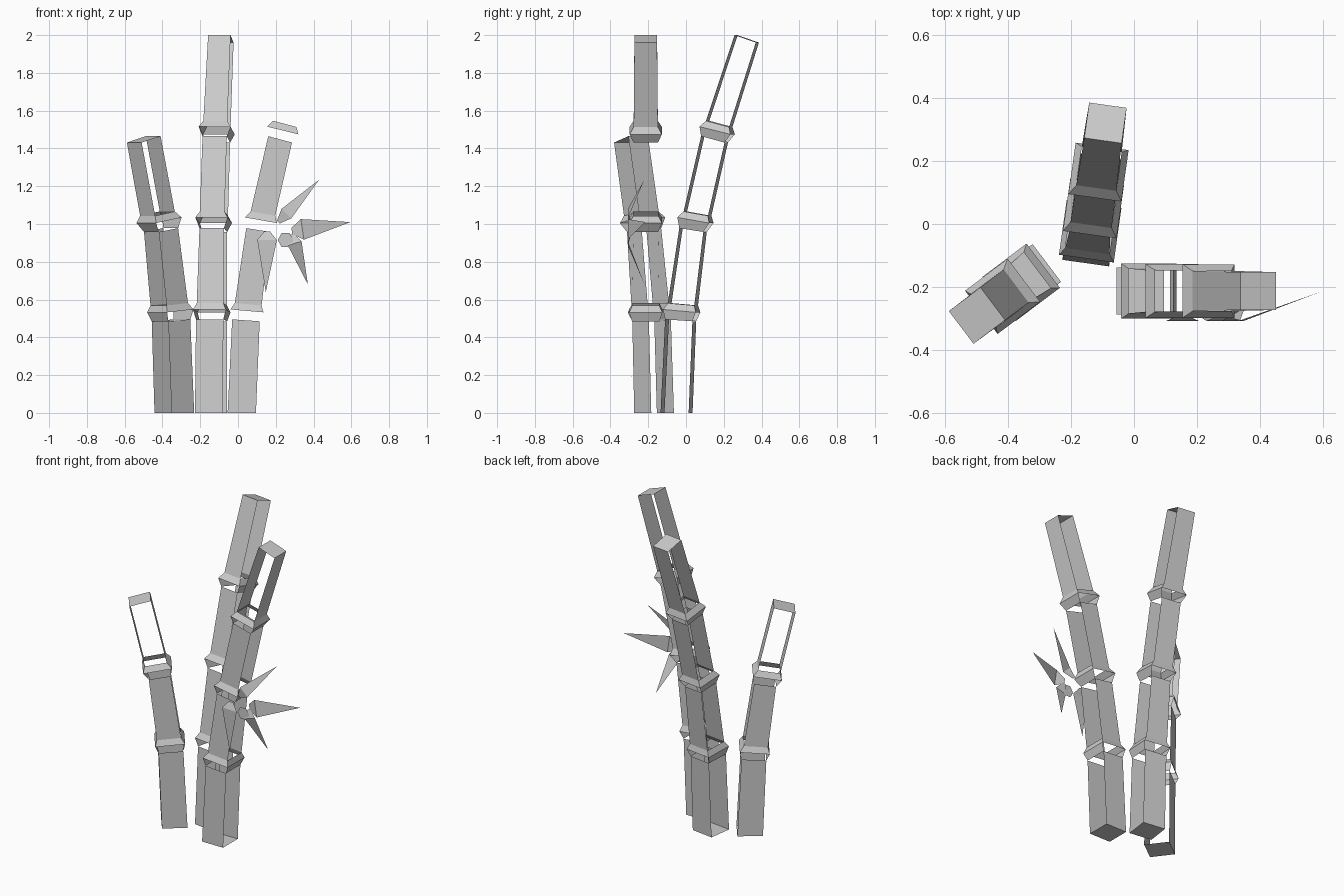
import bpy, bmesh, math
from mathutils import Vector

if "Cube" in bpy.data.objects:
    bpy.data.objects.remove(bpy.data.objects["Cube"])

# Leaning square-stalk rings: (offset along lean, height, half width, tilt in degrees)
# order: base, then per joint (segment top, node middle, node top), finally the tip
RINGS = [
    (0.000, 0.000, 0.075, 0),
    (0.022, 0.490, 0.073, 4), (0.027, 0.540, 0.088, 5), (0.034, 0.575, 0.071, 5),
    (0.088, 0.968, 0.065, 9), (0.101, 1.020, 0.086, 10), (0.112, 1.055, 0.066, 10),
    (0.203, 1.448, 0.065, 15), (0.217, 1.495, 0.085, 14), (0.228, 1.530, 0.064, 15),
    (0.375, 1.980, 0.060, 19),
]


def finish(name, bm):
    mesh = bpy.data.meshes.new(name)
    bm.to_mesh(mesh)
    bm.free()
    obj = bpy.data.objects.new(name, mesh)
    bpy.context.collection.objects.link(obj)
    return obj


def stalk(name, base, heading, panels):
    """Open stalk; each entry of panels says which opposite pair of walls
    a segment has: 0 = the lateral walls, 1 = the walls facing the lean."""
    a = math.radians(heading)
    fwd = Vector((math.cos(a), math.sin(a), 0))
    side = Vector((-fwd.y, fwd.x, 0))
    up = Vector((0, 0, 1))
    bm = bmesh.new()
    rings = []
    for d, z, r, tilt in RINGS[:3 * len(panels) - 1]:
        t = math.radians(tilt)
        axis = fwd * math.cos(t) - up * math.sin(t)
        c = Vector((base[0], base[1], z)) + fwd * d
        rings.append([bm.verts.new(c + axis * (i * r) + side * (j * r))
                      for i, j in ((1, 1), (-1, 1), (-1, -1), (1, -1))])

    def walls(lo, hi, which):
        for k in which:
            n = (k + 1) % 4
            bm.faces.new((lo[k], lo[n], hi[n], hi[k]))

    for s, p in enumerate(panels):
        i = 3 * s
        walls(rings[i], rings[i + 1], (p, p + 2))                       # segment
        if s < len(panels) - 1:
            walls(rings[i + 1], rings[i + 2], (1 - p, 3 - p))           # node underside
            walls(rings[i + 2], rings[i + 3], range(4))                 # node top
    bm.faces.new(rings[0][::-1])
    bm.faces.new(rings[3 * len(panels) - 2])
    return finish(name, bm)


def leaf(name, base, tip, half, tip_y, t=0.18):
    """Flat pointed leaf, given in the front plane, bending toward tip_y."""
    b, e = Vector(base), Vector(tip)
    d = e - b
    n = Vector((-d.y, d.x)).normalized()
    m = b + d * t
    flat = [(b - n * half * 0.3, -0.292), (m - n * half, -0.308), (e, tip_y),
            (m + n * half, -0.308), (b + n * half * 0.3, -0.292)]
    bm = bmesh.new()
    v = [bm.verts.new((p.x, y, p.y)) for p, y in flat]
    bm.faces.new((v[0], v[1], v[3], v[4]))
    bm.faces.new((v[1], v[2], v[3]))
    return finish(name, bm)


# Stalks
stalk("back_stalk", (-0.143, -0.050), 82, (1, 1, 1, 1))
stalk("right_stalk", (0.020, -0.213), 0, (0, 0, 0, 1))
stalk("left_stalk", (-0.337, -0.169), 217, (0, 0, 1))

# Leaf spray on the right stalk
leaf("leaf_upper", (0.213, 1.01), (0.43, 1.235), 0.036, -0.22, 0.2)
leaf("leaf_outer", (0.285, 0.963), (0.595, 1.01), 0.055, -0.215)
leaf("leaf_lower", (0.285, 0.945), (0.37, 0.68), 0.038, -0.22)
leaf("leaf_inner", (0.155, 0.96), (0.147, 0.64), 0.052, -0.295, 0.14)

# Small bud where the leaves meet
bm = bmesh.new()
bud = [bm.verts.new((0.252 + 0.042 * math.cos(k * math.pi / 3), -0.305,
                     0.915 + 0.042 * math.sin(k * math.pi / 3))) for k in range(6)]
bm.faces.new(bud)
finish("leaf_bud", bm)
